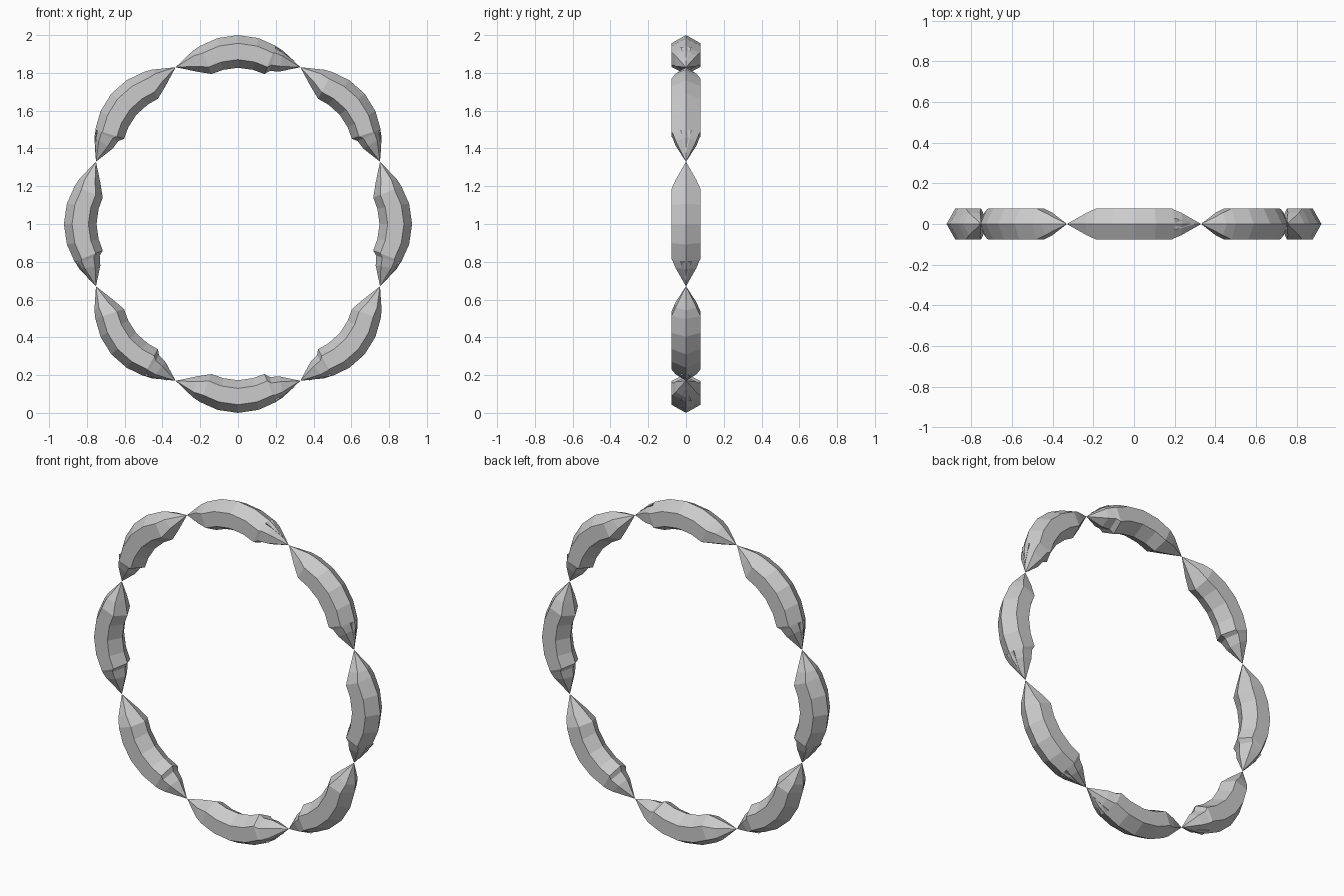
import bpy, bmesh
from mathutils import Vector

cube = bpy.data.objects.get("Cube")
if cube:
    bpy.data.objects.remove(cube, do_unlink=True)

grey = bpy.data.materials.new("stone_grey")
grey.use_nodes = True
grey.diffuse_color = (0.6, 0.6, 0.6, 1)
grey.node_tree.nodes["Principled BSDF"].inputs["Base Color"].default_value = grey.diffuse_color

# Half of a link as hexagonal sections: outer (u, v), inner (u, v), half depth
MIDDLE = ((0, .17), (0, -.003), .077)
BEND = ((.108, .154), (.08, -.014), .077)
SHOULDER = ((.2, .113), (.14, -.036), .077)
NOTCH = ((.207, .107), (.168, -.02), .07)
TAPER = ((.238, .088), (.22, -.023), .055)
HALF = .33


def flip(section):
    (ou, ov), (iu, iv), depth = section
    return (-ou, ov), (-iu, iv), depth


SECTIONS = [flip(TAPER), flip(SHOULDER), flip(BEND), MIDDLE,
            BEND, SHOULDER, NOTCH, TAPER]


def make_link(name, tail, head):
    """Faceted bent link running from the tail joint to the head joint."""
    tail, head = Vector(tail), Vector(head)
    mid = (tail + head) / 2
    along = (head - tail) / (2 * HALF)
    out = Vector((-along.z, 0, along.x)).normalized()
    if out.dot(mid - Vector((0, 0, 1))) < 0:
        out.negate()
    bm = bmesh.new()

    def vert(u, v, y):
        return bm.verts.new(mid + along * u + out * v + Vector((0, y, 0)))

    # Body rings
    rings = []
    for outer, inner, depth in SECTIONS:
        ring = []
        for t, side in ((0, 0), (.25, 1), (.75, 1), (1, 0), (.75, -1), (.25, -1)):
            p = Vector(outer).lerp(Vector(inner), t)
            ring.append(vert(p.x, p.y, side * depth))
        rings.append(ring)
    for a, b in zip(rings, rings[1:]):
        for i in range(6):
            j = (i + 1) % 6
            bm.faces.new((a[i], a[j], b[j], b[i]))

    # Pointed ends
    for ring, u in ((rings[0], -HALF), (rings[-1], HALF)):
        tip = vert(u, 0, 0)
        for i in range(6):
            bm.faces.new((ring[i], ring[(i + 1) % 6], tip))

    # Small kite-shaped brow on the outer ridge of the head
    left, right = vert(.2, .108, .03), vert(.2, .108, -.03)
    front, base = vert(.3, .033, 0), vert(.19, .05, 0)
    for face in ((left, right, front), (left, front, base),
                 (right, base, front), (left, base, right)):
        bm.faces.new(face)

    bmesh.ops.recalc_face_normals(bm, faces=bm.faces)
    mesh = bpy.data.meshes.new(name)
    bm.to_mesh(mesh)
    bm.free()
    mesh.materials.append(grey)
    obj = bpy.data.objects.new(name, mesh)
    bpy.context.collection.objects.link(obj)


def joint(x, height):
    return (x, 0, 1 + height)


# Links meeting tip to tip around the ring
NEAR, SIDE, HIGH = .33, .752, .83
for label, s in (("left", 1), ("right", -1)):
    upper, shoulder = joint(s * NEAR, HIGH), joint(s * SIDE, NEAR)
    hip, lower = joint(s * SIDE, -NEAR), joint(s * NEAR, -HIGH)
    make_link("upper_link_" + label, upper, shoulder)
    make_link("side_link_" + label, shoulder, hip)
    make_link("lower_link_" + label, hip, lower)
make_link("top_link", joint(-NEAR, HIGH), joint(NEAR, HIGH))
make_link("bottom_link", joint(-NEAR, -HIGH), joint(NEAR, -HIGH))
